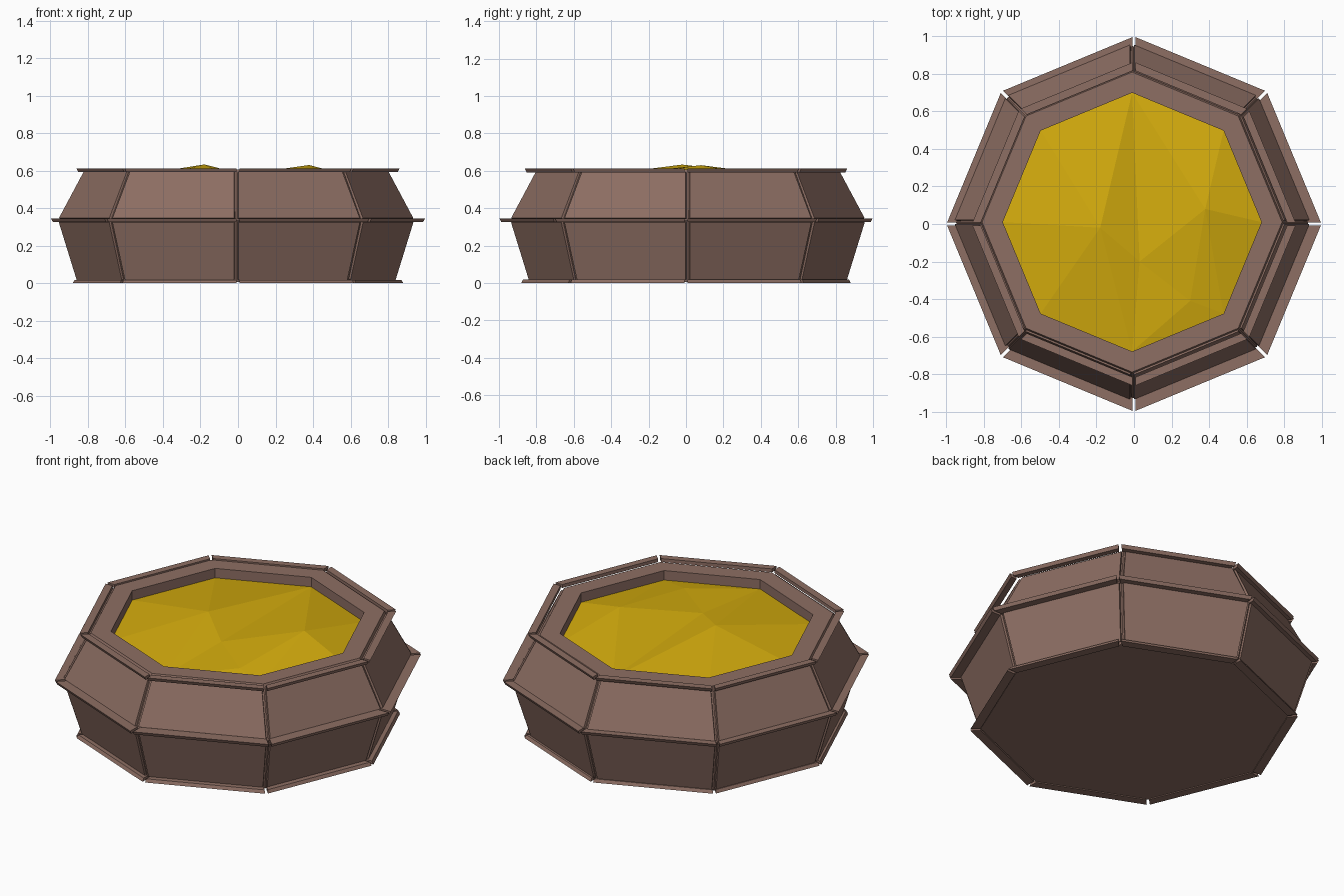
import bpy, bmesh, math
from mathutils import Vector

if "Cube" in bpy.data.objects:
    bpy.data.objects.remove(bpy.data.objects["Cube"])


def material(name, rgb):
    lin = [(c / 255 / 12.92 if c < 11 else ((c / 255 + 0.055) / 1.055) ** 2.4) for c in rgb]
    m = bpy.data.materials.new(name)
    m.diffuse_color = (*lin, 1)
    m.use_nodes = True
    m.node_tree.nodes["Principled BSDF"].inputs["Base Color"].default_value = m.diffuse_color
    return m


WOOD = material("brown wood", (141, 110, 99))
GOLD = material("golden filling", (212, 172, 13))
CX, CY = -0.01, 0.01      # the tub body sits slightly off the trim centre


def corner(k, r, z, ox=0.0, oy=0.0):
    a = math.radians(45 * k)
    return Vector((ox + r * math.cos(a), oy + r * math.sin(a), z))


def finish(name, bm, mat, fix=True):
    if fix:
        bmesh.ops.recalc_face_normals(bm, faces=bm.faces[:])
    me = bpy.data.meshes.new(name)
    bm.to_mesh(me)
    bm.free()
    me.materials.append(mat)
    ob = bpy.data.objects.new(name, me)
    bpy.context.collection.objects.link(ob)
    return ob


def prism(bm, a, b):
    """Solid between two matching quads."""
    va = [bm.verts.new(p) for p in a]
    vb = [bm.verts.new(p) for p in b]
    bm.faces.new(va[::-1])
    bm.faces.new(vb)
    for i in range(4):
        j = (i + 1) % 4
        bm.faces.new((va[i], va[j], vb[j], vb[i]))


# Tub: eight-sided lathe with a floor, bulging wall, rim and inner wall
bm = bmesh.new()
profile = [(0.84, 0.005), (0.94, 0.335), (0.80, 0.606), (0.69, 0.606), (0.69, 0.50)]
rings = [[bm.verts.new(corner(k, r, z, CX, CY)) for k in range(8)] for r, z in profile]
for lo, hi in zip(rings, rings[1:]):
    for k in range(8):
        j = (k + 1) % 8
        bm.faces.new((lo[k], lo[j], hi[j], hi[k]))
bm.faces.new(rings[0][::-1])
bm.faces.new(rings[-1])
finish("tub", bm, WOOD)

# Staves: raised panels on both wall levels, with grooves at the corners
bm = bmesh.new()
for (r0, z0), (r1, z1) in (((0.845, 0.02), (0.94, 0.327)), ((0.94, 0.343), (0.808, 0.59))):
    for k in range(8):
        p = [corner(k, r0, z0, CX, CY), corner(k + 1, r0, z0, CX, CY),
             corner(k + 1, r1, z1, CX, CY), corner(k, r1, z1, CX, CY)]
        side = (p[1] - p[0]).normalized()
        n = side.cross(p[3] - p[0]).normalized()
        g = side * 0.009
        q = [p[0] + g, p[1] - g, p[2] - g, p[3] + g]
        prism(bm, [v - n * 0.004 for v in q], [v + n * 0.010 for v in q])
finish("staves", bm, WOOD)


# Trim hoops: eight straight battens each, with small gaps at the corners
def hoop(name, r_in, r_out, z0, z1, flare):
    bm = bmesh.new()
    for k in range(8):
        quads = []
        for z, ro in ((z0, r_out - flare[0]), (z1, r_out - flare[1])):
            q = [corner(k, r_in, z), corner(k, ro, z), corner(k + 1, ro, z), corner(k + 1, r_in, z)]
            g = (q[2] - q[1]).normalized() * 0.009
            quads.append([q[0] + g, q[1] + g, q[2] - g, q[3] - g])
        prism(bm, *quads)
    finish(name, bm, WOOD)


hoop("bottom_trim", 0.83, 0.885, 0.0, 0.018, (0.0, 0.01))
hoop("middle_trim", 0.925, 1.0, 0.325, 0.344, (0.01, 0.0))
hoop("top_trim", 0.82, 0.865, 0.592, 0.612, (0.01, 0.0))

# Filling: faceted golden surface with two low peaks
bm = bmesh.new()
v = [bm.verts.new(corner(k, 0.69, 0.55, CX, CY)) for k in range(8)]
a = bm.verts.new((-0.18, -0.02, 0.633))
b = bm.verts.new((0.38, 0.08, 0.63))
c = bm.verts.new((0.03, -0.20, 0.58))
d = bm.verts.new((0.30, -0.41, 0.575))
for tri in ((a, v[2], v[3]), (a, v[3], v[4]), (a, v[4], v[5]), (a, v[5], v[6]),
            (a, v[6], c), (a, c, v[2]), (c, b, v[2]), (b, v[1], v[2]),
            (b, v[0], v[1]), (b, v[7], v[0]), (c, d, b), (c, v[6], d),
            (d, v[6], v[7]), (d, v[7], b)):
    bm.faces.new(tri)
finish("filling", bm, GOLD, fix=False)
